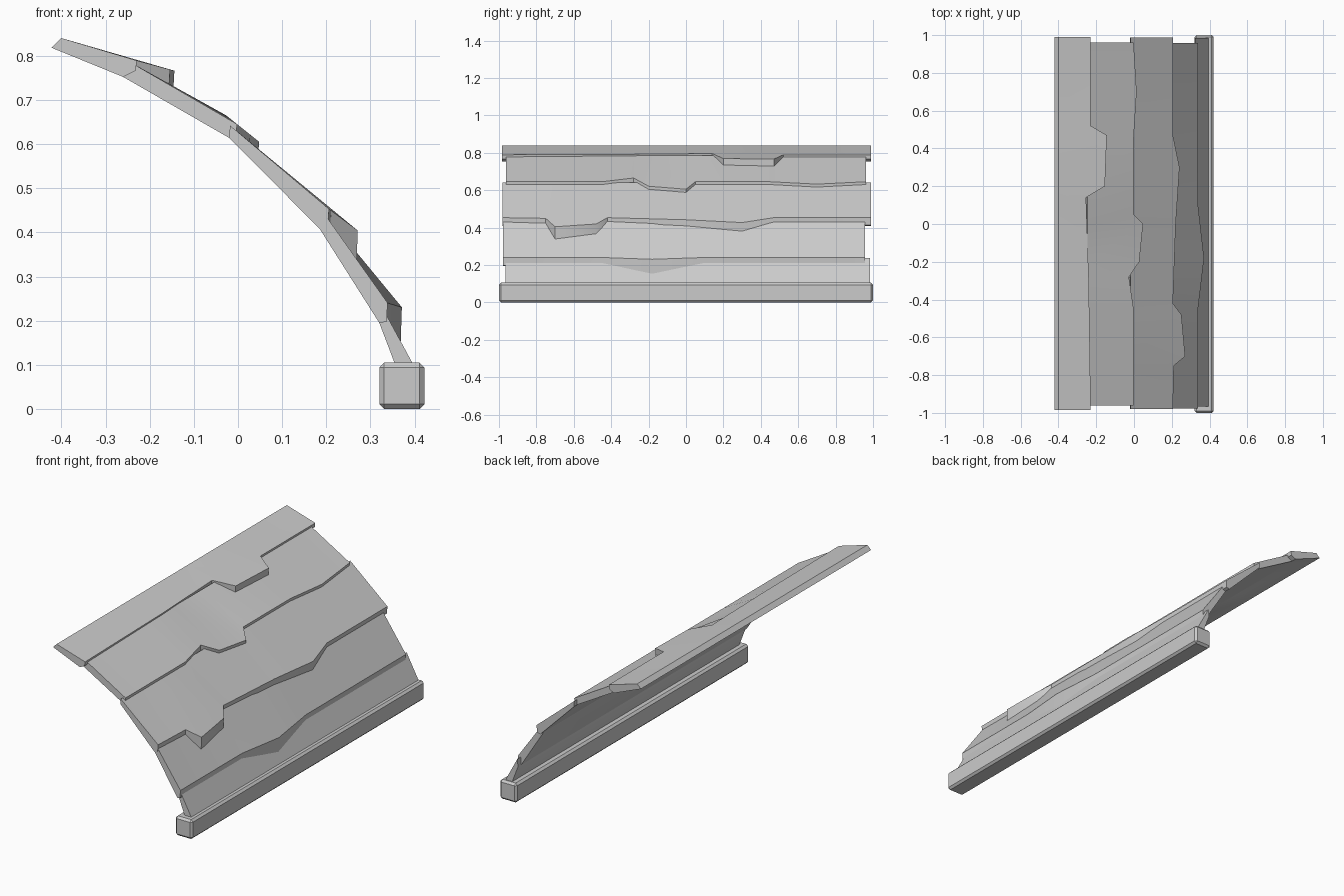
import bpy, bmesh

if "Cube" in bpy.data.objects:
    bpy.data.objects.remove(bpy.data.objects["Cube"])

# Arched profile: outer and inner (x, z) at the joints between courses
OUTER = [(-.40, .84), (-.245, .786), (-.018, .642), (.19, .45), (.323, .237), (.40, .095)]
INNER = [(-.422, .818), (-.26, .752), (-.02, .614), (.185, .408), (.32, .195), (.358, .095)]
# y limits of each course, and how steeply its bulges run down
ENDS = [(-.985, .99), (-.962, .962), (-.98, .988), (-.978, .957), (-.965, .985)]
SLOPE = [-.27, -.8, -.75, -.3, 0]
# Broken lower lips: (y, how far the lip juts out in x)
JUTS = [
    [(-.3, -.01), (.14, -.025), (.2, .075), (.47, .085), (.52, 0)],
    [(-.45, 0), (-.28, -.025), (-.2, .03), (0, .05), (.05, 0), (.45, 0), (.7, .016)],
    [(-.75, .005), (-.7, .065), (-.48, .045), (-.42, 0), (0, .015), (.3, .035), (.47, 0)],
    [(-.45, 0), (-.18, .032), (.1, 0)],
    [],
]


def add_object(name, bm, angle):
    bmesh.ops.recalc_face_normals(bm, faces=bm.faces)
    me = bpy.data.meshes.new(name)
    bm.to_mesh(me)
    bm.free()
    obj = bpy.data.objects.new(name, me)
    bpy.context.collection.objects.link(obj)
    bpy.ops.object.select_all(action='DESELECT')
    obj.select_set(True)
    bpy.context.view_layer.objects.active = obj
    bpy.ops.object.shade_smooth_by_angle(angle=angle)


def course(i):
    """One overlapping slab: cross-sections along y joined into a closed shell."""
    bm = bmesh.new()
    jx, jz = OUTER[i + 1]
    last = i == 4
    rings = []
    for y, jut in [(ENDS[i][0], 0)] + JUTS[i] + [(ENDS[i][1], 0)]:
        x, z = jx, jz
        low = z - .005
        if not last:
            x += .016 + jut
            z += .003 + jut * SLOPE[i]
            # the lip drops onto the course below
            nx, nz = OUTER[i + 2]
            low = min(jz + (x - jx) * (nz - jz) / (nx - jx) - .01, z - .01)
        section = [OUTER[i], (x, z), (x - .003, low), INNER[i + 1], INNER[i]]
        rings.append([bm.verts.new((px, y, pz)) for px, pz in section])
    for a, b in zip(rings, rings[1:]):
        for k in range(5):
            j = (k + 1) % 5
            bm.faces.new((a[k], a[j], b[j], b[k]))
    bm.faces.new(rings[0])
    bm.faces.new(rings[-1])
    add_object(f"roof_course_{i + 1}", bm, .6)


for i in range(5):
    course(i)

# Bottom beam with chamfered edges
bm = bmesh.new()
bmesh.ops.create_cube(bm, size=1)
for v in bm.verts:
    v.co = (.371 + v.co.x * .102, v.co.y * 2, .0525 + v.co.z * .105)
bmesh.ops.bevel(bm, geom=bm.edges[:], offset=.011, segments=1, affect='EDGES')
add_object("bottom_beam", bm, .4)
